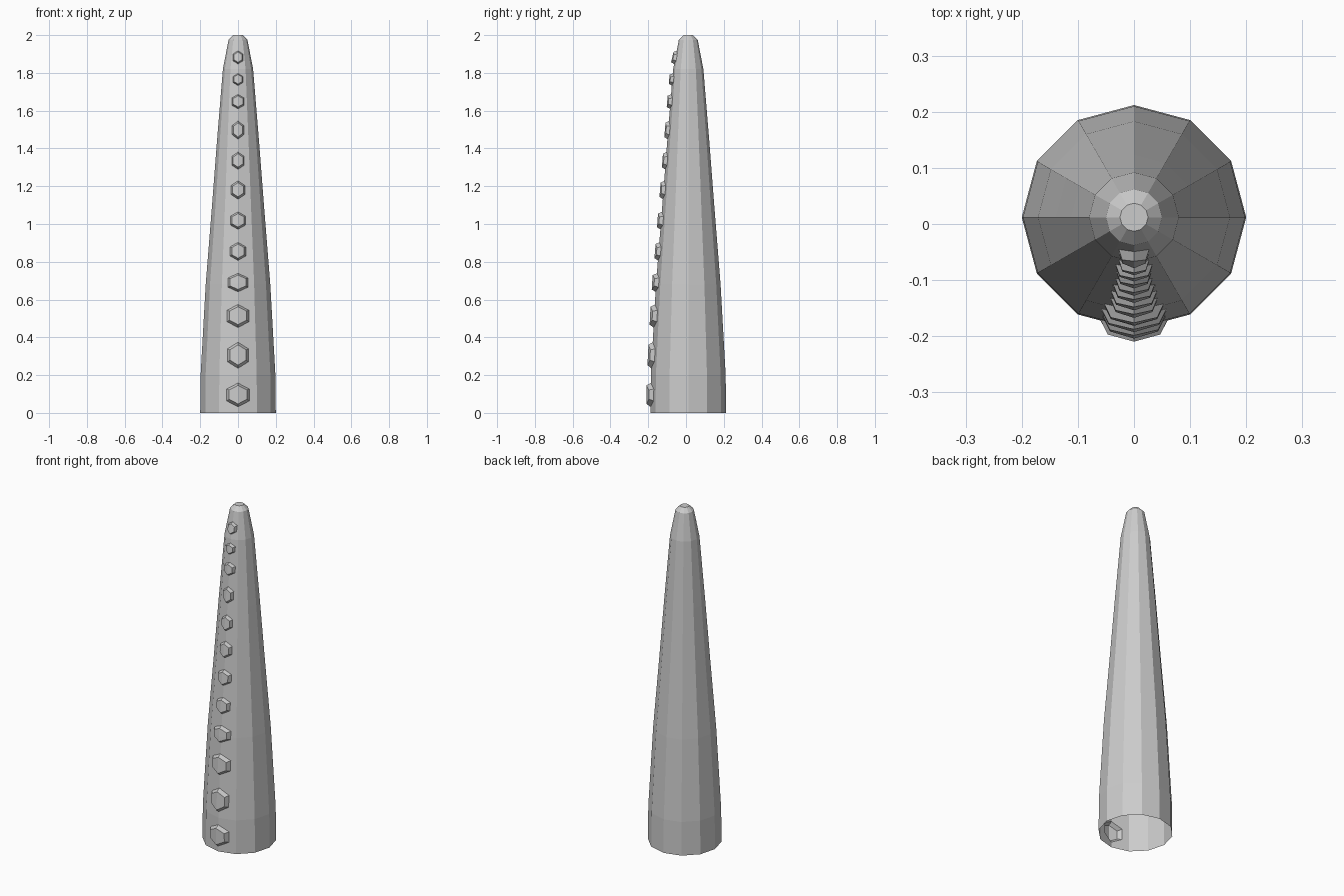
import bpy, bmesh, math
from mathutils import Vector

if "Cube" in bpy.data.objects:
    bpy.data.objects.remove(bpy.data.objects["Cube"])

SIDES = 12
CY = 0.012  # axis offset that balances the suckers

# Radius profile of the tentacle: (height, radius)
PROFILE = [(0, .2), (.2, .198), (.68, .171), (1.08, .139), (1.43, .112),
           (1.82, .08), (1.975, .05), (2.0, .025)]

# Suckers: (centre height, half width, half height)
SUCKERS = [(.095, .06, .063), (.305, .055, .069), (.513, .058, .061),
           (.69, .053, .049), (.855, .042, .048), (1.018, .041, .046),
           (1.18, .037, .048), (1.335, .033, .046), (1.497, .031, .048),
           (1.648, .033, .038), (1.765, .027, .032), (1.882, .027, .035)]

grey = bpy.data.materials.new("plain grey")
grey.diffuse_color = (.6, .6, .6, 1)
grey.use_nodes = True
grey.node_tree.nodes["Principled BSDF"].inputs["Base Color"].default_value = grey.diffuse_color

bm = bmesh.new()

# Tapered shell, open at the base
rings = []
for z, r in PROFILE:
    rings.append([bm.verts.new((r * math.sin(a), CY - r * math.cos(a), z))
                  for a in (2 * math.pi * i / SIDES for i in range(SIDES))])
for low, high in zip(rings, rings[1:]):
    for i in range(SIDES):
        j = (i + 1) % SIDES
        bm.faces.new((low[i], low[j], high[j], high[i]))
bm.faces.new(rings[-1])
bm.normal_update()


def front_faces(z0, z1):
    """Faces of the two front panels that overlap a height range."""
    found = []
    for f in bm.faces:
        c = f.calc_center_median()
        zs = [v.co.z for v in f.verts]
        if (f.normal.y < -.9 and c.y < CY and max(zs) > z0 + 1e-4
                and min(zs) < z1 - 1e-4):
            found.append(f)
    return found


def cut(faces, point, normal):
    geom = list({g for f in faces for g in (*f.verts, *f.edges, f)})
    bmesh.ops.bisect_plane(bm, geom=geom, dist=1e-5, plane_co=point,
                           plane_no=Vector(normal).normalized())


# Outline each hexagonal sucker on the shell, then draw it outward
hexes = []
for c, w, h in SUCKERS:
    for z in (c - h, c + h):
        cut(front_faces(c - h, c + h), (0, 0, z), (0, 0, 1))
    for sx in (-1, 1):
        cut(front_faces(c - h, c + h), (sx * w, 0, c), (1, 0, 0))
        for sz in (-1, 1):
            cut(front_faces(c - h, c + h), (0, 0, c + sz * h),
                (sx * h / 2, 0, sz * w))
    inside = []
    for f in front_faces(c - h, c + h):
        m = f.calc_center_median()
        if abs(m.x) < w and abs(m.x) * h / 2 + abs(m.z - c) * w < h * w:
            inside.append(f)
    hexes.append((c, w, inside))

for c, w, faces in hexes:
    depth = .012 + .17 * w
    out = bmesh.ops.extrude_face_region(bm, geom=faces)["geom"]
    for v in (g for g in out if isinstance(g, bmesh.types.BMVert)):
        # The cap is smaller than its base and keeps the fold of the shell
        dx, dz = v.co.x * .22, (v.co.z - c) * .22
        v.co += Vector((-dx, -depth - abs(dx) * .27 - dz * .075, -dz + depth * .075))
    bmesh.ops.delete(bm, geom=[f for f in faces if f.is_valid], context='FACES')

mesh = bpy.data.meshes.new("tentacle")
bm.to_mesh(mesh)
bm.free()
mesh.materials.append(grey)
tentacle = bpy.data.objects.new("tentacle", mesh)
bpy.context.collection.objects.link(tentacle)
